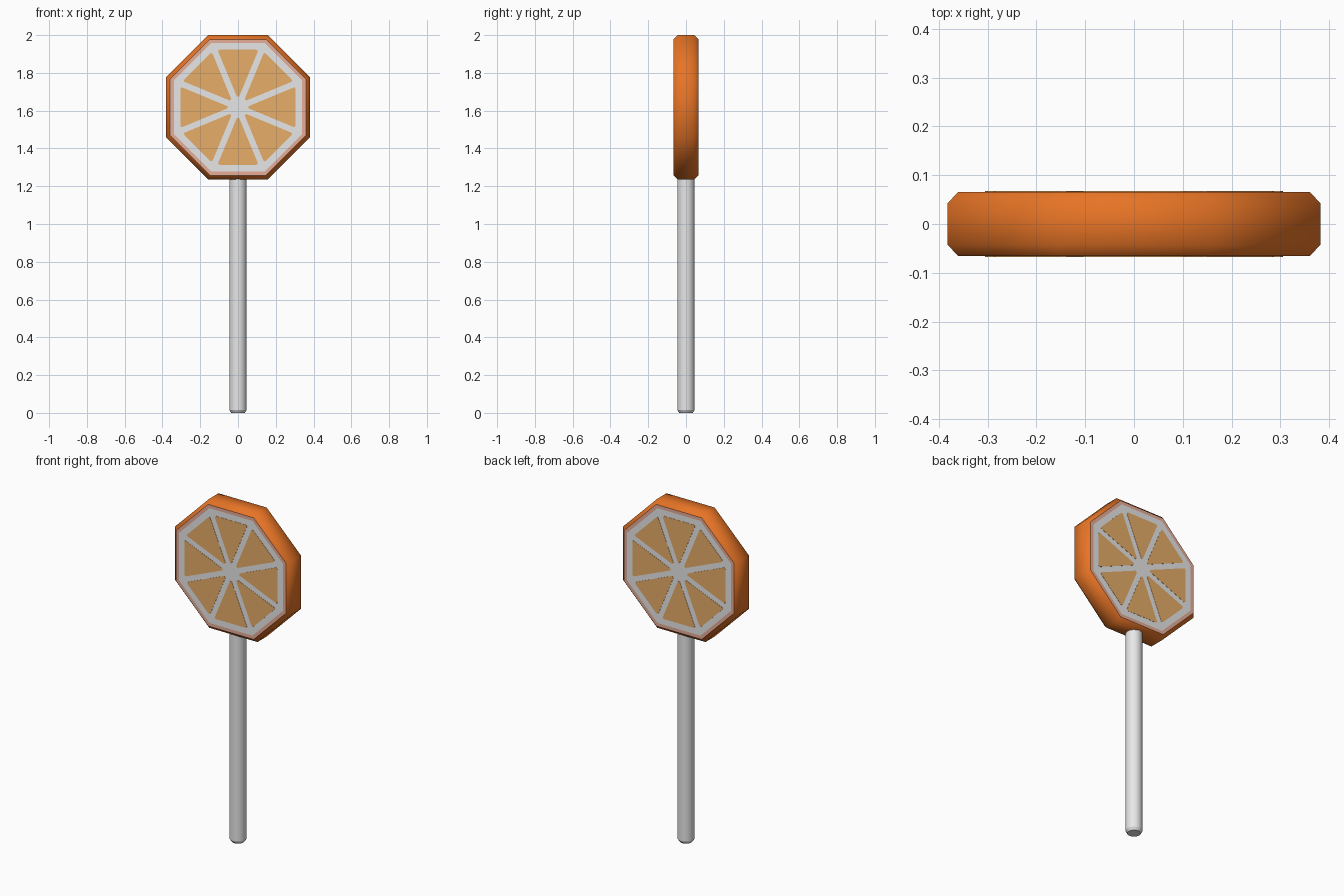
import bpy, bmesh, math
from mathutils import Vector

if "Cube" in bpy.data.objects:
    bpy.data.objects.remove(bpy.data.objects["Cube"])

CZ, T8 = 1.618, math.pi / 8


def material(name, r, g, b):
    m = bpy.data.materials.new(name)
    m.diffuse_color = (r, g, b, 1)
    m.use_nodes = True
    m.node_tree.nodes["Principled BSDF"].inputs["Base Color"].default_value = m.diffuse_color
    return m


PEEL = material("orange_peel", 0.8, 0.174, 0.019)
EDGE = material("pale_peel_edge", 0.8, 0.42, 0.31)
PITH = material("white_pith", 0.8, 0.8, 0.8)
FLESH = material("light_orange_flesh", 0.8, 0.42, 0.14)


def finish(bm, name, mats):
    bmesh.ops.recalc_face_normals(bm, faces=bm.faces)
    me = bpy.data.meshes.new(name)
    bm.to_mesh(me)
    bm.free()
    for m in mats:
        me.materials.append(m)
    ob = bpy.data.objects.new(name, me)
    bpy.context.collection.objects.link(ob)
    return ob


def loft(bm, loops, mats, smooth):
    """Bridge point loops; the first and last loop are capped flat."""
    rings = [[bm.verts.new(p) for p in loop] for loop in loops]
    n = len(rings[0])
    for k, (a, b) in enumerate(zip(rings, rings[1:])):
        for i in range(n):
            j = (i + 1) % n
            f = bm.faces.new((a[i], a[j], b[j], b[i]))
            f.material_index = mats[k + 1]
            f.smooth = smooth[k]
    bm.faces.new(rings[0]).material_index = mats[0]
    bm.faces.new(rings[-1]).material_index = mats[-1]


def octagon(apothem, y):
    r = apothem / math.cos(T8)
    return [Vector((r * math.cos(T8 + i * 2 * T8), y,
                    CZ + r * math.sin(T8 + i * 2 * T8))) for i in range(8)]


# candy slice: chamfered octagon, pith on both faces
bm = bmesh.new()
half = [(0.34, 0.066), (0.36, 0.066), (0.382, 0.043)]
profile = [(a, -y) for a, y in half] + [(a, y) for a, y in reversed(half)]
loft(bm, [octagon(a, y) for a, y in profile],
     [2, 1, 0, 0, 0, 1, 2], [False, True, True, True, False])
finish(bm, "citrus_slice", [PEEL, EDGE, PITH])

# flesh segments: eight thin wedge plates on each face, corners clipped
gap, outer, clip = 0.016, 0.305, 0.014
apex = gap / math.sin(T8)
wide = (outer - apex) * math.tan(T8)
cs, sn = math.cos(T8), math.sin(T8)
tip = 0.014
right = [(tip * math.tan(T8), apex + tip),
         (wide - clip * sn, outer - clip * cs),
         (wide - 0.3 * clip, outer - 0.3 * clip),
         (wide - clip, outer)]
wedge = right + [(-x, z) for x, z in reversed(right)]
bm = bmesh.new()
for side in (-1, 1):
    for k in range(8):
        c, s = math.cos(k * 2 * T8), math.sin(k * 2 * T8)
        loft(bm, [[Vector((x * c - z * s, side * y, CZ + x * s + z * c))
                   for x, z in wedge] for y in (0.065, 0.0672)],
             [0, 0, 0], [False])
finish(bm, "flesh_segments", [FLESH])

# stick: round rod with a chamfered foot
bm = bmesh.new()
N = 16
loft(bm, [[Vector((r * math.cos(2 * math.pi * i / N), r * math.sin(2 * math.pi * i / N), z))
           for i in range(N)]
          for r, z in [(0.036, 0), (0.046, 0.016), (0.046, 1.26)]],
     [0, 0, 0, 0], [True, True])
for e in bm.edges:
    if all(abs(v.co.z - 0.016) < 1e-4 for v in e.verts):
        e.smooth = False
finish(bm, "stick", [PITH])
